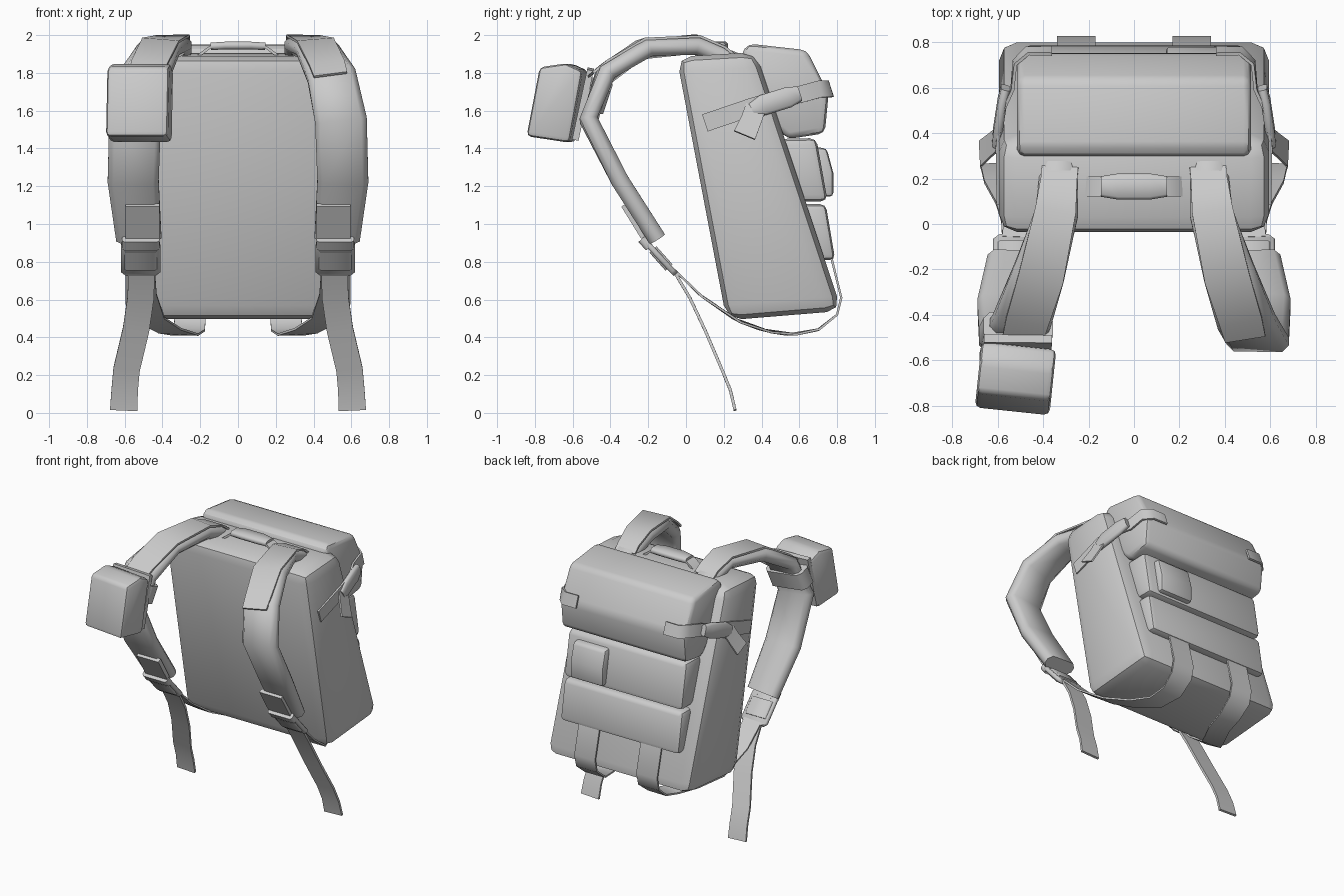
import bpy, bmesh, math
from mathutils import Vector, Matrix


def finish(name, bm, mirror=False, angle=40):
    bmesh.ops.recalc_face_normals(bm, faces=bm.faces)
    me = bpy.data.meshes.new(name)
    bm.to_mesh(me)
    bm.free()
    me.shade_smooth()
    me.set_sharp_from_angle(angle=math.radians(angle))
    ob = bpy.data.objects.new(name, me)
    bpy.context.collection.objects.link(ob)
    if mirror:
        ob.modifiers.new("mirror", 'MIRROR').use_mirror_merge = False
    return ob


def prism(name, profile, x0, x1, bevel, spin=0, segments=2):
    """Side profile (y, z) extruded along x with rounded edges."""
    bm = bmesh.new()
    face = bm.faces.new([bm.verts.new((x0, y, z)) for y, z in profile])
    out = bmesh.ops.extrude_face_region(bm, geom=[face])
    moved = [v for v in out["geom"] if isinstance(v, bmesh.types.BMVert)]
    bmesh.ops.translate(bm, verts=moved, vec=(x1 - x0, 0, 0))
    bmesh.ops.recalc_face_normals(bm, faces=bm.faces)
    edges = [e for e in bm.edges if e.calc_face_angle(0) > math.radians(30)]
    bmesh.ops.bevel(bm, geom=edges, offset=bevel, segments=segments,
                    profile=0.5, affect='EDGES', clamp_overlap=True)
    if spin:
        c = sum((v.co for v in bm.verts), Vector()) / len(bm.verts)
        bmesh.ops.rotate(bm, verts=bm.verts, cent=c,
                         matrix=Matrix.Rotation(math.radians(spin), 3, 'Z'))
    return finish(name, bm)


def ribbon(name, path, thick, chamfer=0.0, side=(1, 0, 0), mirror=True):
    """Flat or padded strap through points (x, y, z, width)."""
    bm = bmesh.new()
    pts = [Vector(p[:3]) for p in path]
    rings = []
    for i, p in enumerate(pts):
        t = Vector()
        if i > 0:
            t += (p - pts[i - 1]).normalized()
        if i < len(pts) - 1:
            t += (pts[i + 1] - p).normalized()
        t.normalize()
        w = Vector(side)
        w = (w - t * w.dot(t)).normalized()
        n = t.cross(w)
        a, b, c = path[i][3] / 2, thick / 2, chamfer
        if c:
            sec = [(a, b - c), (a - c, b), (c - a, b), (-a, b - c),
                   (-a, c - b), (c - a, -b), (a - c, -b), (a, c - b)]
        else:
            sec = [(a, b), (-a, b), (-a, -b), (a, -b)]
        rings.append([bm.verts.new(p + w * u + n * v) for u, v in sec])
    k = len(rings[0])
    for r, s in zip(rings, rings[1:]):
        for j in range(k):
            bm.faces.new((r[j], r[(j + 1) % k], s[(j + 1) % k], s[j]))
    bm.faces.new(rings[0])
    bm.faces.new(rings[-1][::-1])
    return finish(name, bm, mirror, 50)


# Main bag, rolled lid and back pockets
prism("bag_body", [(-0.05, 1.885), (0.37, 1.91), (0.825, 0.54), (0.215, 0.49)],
      -0.595, 0.595, 0.08)
prism("lid_roll", [(0.29, 1.9), (0.33, 1.955), (0.64, 1.92), (0.755, 1.69),
                   (0.735, 1.48), (0.54, 1.45), (0.38, 1.6)], -0.515, 0.515, 0.035)
prism("upper_pocket", [(0.48, 1.45), (0.69, 1.455), (0.75, 1.12), (0.58, 1.12)],
      -0.49, 0.49, 0.035)
prism("small_pocket", [(0.66, 1.41), (0.745, 1.40), (0.78, 1.27), (0.78, 1.145),
                       (0.70, 1.145)], 0.14, 0.41, 0.02)
prism("lower_pocket", [(0.58, 1.105), (0.74, 1.105), (0.79, 0.81), (0.68, 0.81)],
      -0.49, 0.49, 0.03)

# Carry handle
ribbon("handle_strap", [(-0.21, 0.165, 1.89, 0.09), (-0.15, 0.165, 1.935, 0.09),
                        (0.15, 0.165, 1.935, 0.09), (0.21, 0.165, 1.89, 0.09)],
       0.015, side=(0, 1, 0), mirror=False)
ribbon("handle_grip", [(-0.145, 0.165, 1.94, 0.09), (-0.07, 0.165, 1.945, 0.115),
                       (0.07, 0.165, 1.945, 0.115), (0.145, 0.165, 1.94, 0.09)],
       0.04, 0.012, side=(0, 1, 0), mirror=False)

# Padded shoulder straps with webbing over the top
ribbon("shoulder_pad", [(0.33, 0.26, 1.86, 0.16), (0.34, 0.05, 1.945, 0.19),
                        (0.42, -0.22, 1.925, 0.23), (0.495, -0.43, 1.785, 0.26),
                        (0.545, -0.515, 1.55, 0.275), (0.555, -0.35, 1.23, 0.27),
                        (0.525, -0.155, 0.925, 0.24)], 0.095, 0.03)
ribbon("shoulder_webbing", [(0.325, 0.25, 1.90, 0.16), (0.33, 0.20, 1.94, 0.16),
                            (0.345, 0.06, 1.995, 0.18), (0.41, -0.24, 1.972, 0.20),
                            (0.47, -0.43, 1.852, 0.19), (0.49, -0.505, 1.79, 0.18)], 0.014)

# Strap adjusters: tab on the pad, buckle plate, bars
ribbon("pad_tab", [(0.505, -0.33, 1.10, 0.18), (0.505, -0.225, 0.93, 0.18)], 0.03)
ribbon("strap_buckle", [(0.515, -0.225, 0.925, 0.19), (0.515, -0.19, 0.88, 0.21),
                        (0.515, -0.07, 0.75, 0.21), (0.515, -0.055, 0.735, 0.17)],
       0.03, 0.008)
ribbon("buckle_bar", [(0.515, -0.235, 0.92, 0.20), (0.515, -0.195, 0.875, 0.20)],
       0.045, 0.012)
ribbon("buckle_loop", [(0.515, -0.175, 0.865, 0.17), (0.515, -0.09, 0.77, 0.17)],
       0.05, 0.01)

# Hanging strap tails and the lower straps wrapping under the bag
ribbon("strap_tail", [(0.51, -0.07, 0.76, 0.14), (0.515, 0.02, 0.61, 0.14),
                      (0.54, 0.10, 0.44, 0.14), (0.59, 0.19, 0.23, 0.14),
                      (0.60, 0.235, 0.12, 0.14), (0.605, 0.26, 0.014, 0.145)], 0.016)
ribbon("lower_strap", [(0.51, -0.06, 0.755, 0.14), (0.50, 0.08, 0.62, 0.14),
                       (0.455, 0.27, 0.49, 0.14), (0.36, 0.42, 0.435, 0.14),
                       (0.28, 0.56, 0.415, 0.15), (0.255, 0.70, 0.44, 0.16),
                       (0.255, 0.80, 0.52, 0.17), (0.255, 0.822, 0.61, 0.17),
                       (0.255, 0.765, 0.84, 0.17)], 0.012)

# Side compression straps with buckle and loose tail
ribbon("side_strap", [(0.598, 0.10, 1.535, 0.095), (0.602, 0.35, 1.62, 0.095),
                      (0.59, 0.48, 1.66, 0.09), (0.535, 0.60, 1.685, 0.09),
                      (0.525, 0.71, 1.715, 0.09), (0.47, 0.762, 1.715, 0.09),
                      (0.36, 0.762, 1.715, 0.09)], 0.014, side=(0, -0.35, 1))
ribbon("side_buckle", [(0.605, 0.35, 1.60, 0.08), (0.60, 0.41, 1.63, 0.11),
                       (0.58, 0.54, 1.67, 0.11), (0.565, 0.60, 1.69, 0.08)],
       0.04, 0.012, side=(0, -0.35, 1))
ribbon("side_strap_tail", [(0.605, 0.37, 1.62, 0.11), (0.635, 0.345, 1.55, 0.11),
                           (0.675, 0.31, 1.47, 0.12)], 0.012, side=(0, 1, -0.3))

# Pouch clipped on one shoulder strap
prism("strap_pouch", [(-0.76, 1.83), (-0.62, 1.85), (-0.53, 1.81), (-0.60, 1.43),
                      (-0.83, 1.465)], -0.685, -0.355, 0.025, spin=-6)
ribbon("pouch_backing", [(-0.51, -0.505, 1.82, 0.30), (-0.525, -0.585, 1.45, 0.31)],
       0.035, mirror=False)
ribbon("pouch_loop", [(-0.51, -0.455, 1.74, 0.31), (-0.53, -0.495, 1.62, 0.31)],
       0.13, 0.03, mirror=False)
